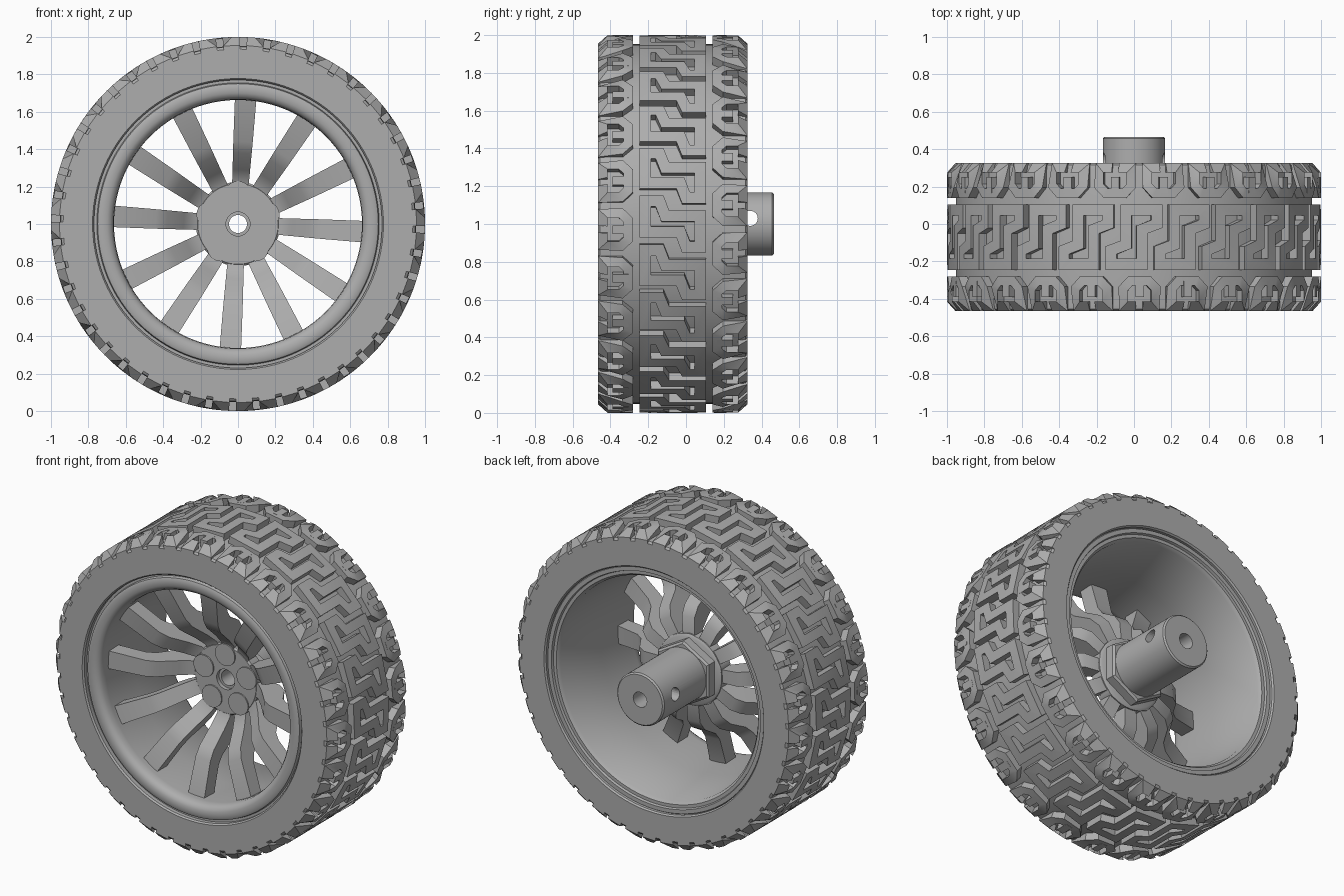
import bpy, bmesh, math
from math import sin, cos, pi, sqrt
from mathutils import Vector

if "Cube" in bpy.data.objects:
    bpy.data.objects.remove(bpy.data.objects["Cube"], do_unlink=True)

grey = bpy.data.materials.new("mid_grey")
grey.use_nodes = True
GREY = (0.42, 0.42, 0.42, 1)
grey.diffuse_color = GREY
grey.node_tree.nodes["Principled BSDF"].inputs["Base Color"].default_value = GREY

MID = -0.07      # tyre centre along the axle
HALF = 0.395     # half the tyre width
REPEATS = 24


def polar(angle, r, y):
    """Point around the axle; angle 0 is straight up."""
    return Vector((r * sin(angle), y, 1 + r * cos(angle)))


def finish(name, bm, angle=35):
    bmesh.ops.recalc_face_normals(bm, faces=bm.faces)
    mesh = bpy.data.meshes.new(name)
    bm.to_mesh(mesh)
    bm.free()
    obj = bpy.data.objects.new(name, mesh)
    bpy.context.collection.objects.link(obj)
    mesh.materials.append(grey)
    bpy.ops.object.select_all(action='DESELECT')
    obj.select_set(True)
    bpy.context.view_layer.objects.active = obj
    bpy.ops.object.shade_smooth_by_angle(angle=math.radians(angle))
    return obj


def lathe(name, profile, segs=96):
    """Spin a closed (radius, y) profile around the axle."""
    bm = bmesh.new()
    rings = [[bm.verts.new(polar(2 * pi * i / segs, r, y)) for r, y in profile]
             for i in range(segs)]
    n = len(profile)
    for i in range(segs):
        a, b = rings[i], rings[(i + 1) % segs]
        for j in range(n):
            k = (j + 1) % n
            bm.faces.new((a[j], a[k], b[k], b[j]))
    return finish(name, bm)


def tread_point(u, v, top):
    """Wrap a flat tread point round the tyre, rounding the shoulders."""
    v = max(-HALF, min(HALF, v))
    h = 0.045
    t = min(h, max(0, abs(v) - (HALF - h)))
    r = 1 - h + sqrt(h * h - t * t) if top else 0.935
    return polar(u, r, MID + v)


def ribbon(bm, path, width, closed, shift):
    """Raised strip of constant width following a flat path."""
    pts = [Vector(p) for p in path]
    n = len(pts)
    rows = []
    for i, p in enumerate(pts):
        dirs = []
        if closed or i > 0:
            dirs.append((p - pts[i - 1]).normalized())
        if closed or i < n - 1:
            dirs.append((pts[(i + 1) % n] - p).normalized())
        normals = [Vector((-d.y, d.x)) for d in dirs]
        a, b = normals[0], normals[-1]
        off = (a + b) / (1 + a.dot(b)) * width / 2
        rows.append([bm.verts.new(tread_point(q.x + shift, q.y, top))
                     for q, top in ((p + off, 1), (p - off, 1), (p - off, 0), (p + off, 0))])
    for i in range(n if closed else n - 1):
        a, b = rows[i], rows[(i + 1) % n]
        for j in range(4):
            k = (j + 1) % 4
            bm.faces.new((a[j], a[k], b[k], b[j]))
    if not closed:
        bm.faces.new(rows[0])
        bm.faces.new(rows[-1])


# Tyre carcass
side = [(0.77, 0.35), (0.77, 0.385), (0.778, HALF), (0.935, HALF), (0.948, 0.385), (0.952, 0.36)]
lathe("tyre_body", [(r, MID - v) for r, v in side] + [(r, MID + v) for r, v in reversed(side)])

# Tread: stepped centre blocks and hooked shoulder lugs
half_step = [(-0.1225, -0.145), (0.0425, -0.145), (0.0425, 0.04), (0.1225, 0.07)]
step_block = half_step + [(-u, -v) for u, v in half_step]
half_lug = [(0.018, 0.37), (0.088, 0.37), (0.088, 0.275), (0.05, 0.235)]
lug = half_lug + [(-u, v) for u, v in reversed(half_lug)]
tongue = [(0, 0.235), (0, 0.32)]
pitch = 2 * pi / REPEATS
bm = bmesh.new()
for i in range(REPEATS):
    a = i * pitch
    ribbon(bm, step_block, 0.06, True, a)
    for sign, phase in ((-1, 0.03), (1, 0.16)):
        for path, width in ((lug, 0.05), (tongue, 0.045)):
            ribbon(bm, [(u, sign * v) for u, v in path], width, False, a + phase)
finish("tyre_tread", bm, 25)

# Rim barrel with a rounded front lip and a stepped back edge
lathe("rim_barrel", [
    (0.775, -0.43), (0.755, -0.43), (0.75, -0.45), (0.735, -0.457), (0.70, -0.455),
    (0.68, -0.445), (0.667, -0.425), (0.663, -0.39), (0.675, -0.1), (0.70, 0.27),
    (0.715, 0.29), (0.735, 0.29), (0.74, 0.305), (0.765, 0.305), (0.775, 0.29)])

# Bent spokes: front radius, front y, back radius, back y, half width
stations = [(0.15, -0.115, 0.15, -0.045, 0.04), (0.23, -0.125, 0.33, -0.05, 0.045),
            (0.29, -0.18, 0.39, -0.09, 0.047), (0.38, -0.28, 0.45, -0.19, 0.05),
            (0.44, -0.315, 0.50, -0.225, 0.052), (0.69, -0.37, 0.69, -0.27, 0.058)]
bm = bmesh.new()
for i in range(12):
    a = math.radians(3.5 + 30 * i)
    tangent = Vector((cos(a), 0, -sin(a)))
    rows = []
    for fr, fy, br, by, w in stations:
        front, back = polar(a, fr, fy), polar(a, br, by)
        rows.append([bm.verts.new(p) for p in (front - tangent * w, front + tangent * w,
                                               back + tangent * w, back - tangent * w)])
    for a_row, b_row in zip(rows, rows[1:]):
        for j in range(4):
            k = (j + 1) % 4
            bm.faces.new((a_row[j], a_row[k], b_row[k], b_row[j]))
    bm.faces.new(rows[0])
    bm.faces.new(rows[-1])
finish("spokes", bm, 40)

# Hub flange, hexagonal collar and axle sleeve
lathe("hub_flange", [(0.064, -0.125), (0.064, -0.03), (0.21, -0.03), (0.225, -0.04),
                     (0.225, -0.115), (0.215, -0.125)], 64)
lathe("hex_collar", [(0.10, -0.04), (0.10, 0.035), (0.195, 0.035), (0.21, 0.025), (0.21, -0.04)], 6)
sleeve = lathe("axle_sleeve", [(0.048, -0.10), (0.048, 0.465), (0.158, 0.465), (0.167, 0.456),
                               (0.167, -0.06), (0.10, -0.10)], 64)

# Raised round pads on the hub face
bm = bmesh.new()
for i in range(5):
    a = 2 * pi * i / 5
    rings = [[bm.verts.new(polar(a, 0.16, y) + Vector((0.07 * cos(t), 0, 0.07 * sin(t))))
              for t in (2 * pi * j / 24 for j in range(24))] for y in (-0.133, -0.04)]
    for j in range(24):
        k = (j + 1) % 24
        bm.faces.new((rings[0][j], rings[0][k], rings[1][k], rings[1][j]))
    bm.faces.new(rings[0])
    bm.faces.new(rings[1])
finish("hub_pads", bm)

# Cross hole through the sleeve for the set screw
bpy.ops.mesh.primitive_cylinder_add(vertices=24, radius=0.04, depth=0.6,
                                    location=(0, 0.34, 1.03), rotation=(0, pi / 2, 0))
cutter = bpy.context.object
cutter.name = "cross_hole_cutter"
cutter.hide_render = True
cut = sleeve.modifiers.new("cross_hole", 'BOOLEAN')
cut.operation = 'DIFFERENCE'
cut.solver = 'EXACT'
cut.object = cutter
bpy.ops.object.select_all(action='DESELECT')
sleeve.select_set(True)
bpy.context.view_layer.objects.active = sleeve
# Keep the cut ahead of any smoothing modifier
bpy.ops.object.modifier_move_to_index(modifier=cut.name, index=0)
bpy.ops.object.modifier_apply(modifier=cut.name)
bpy.data.objects.remove(cutter, do_unlink=True)
bpy.ops.object.shade_smooth_by_angle(angle=math.radians(35))
